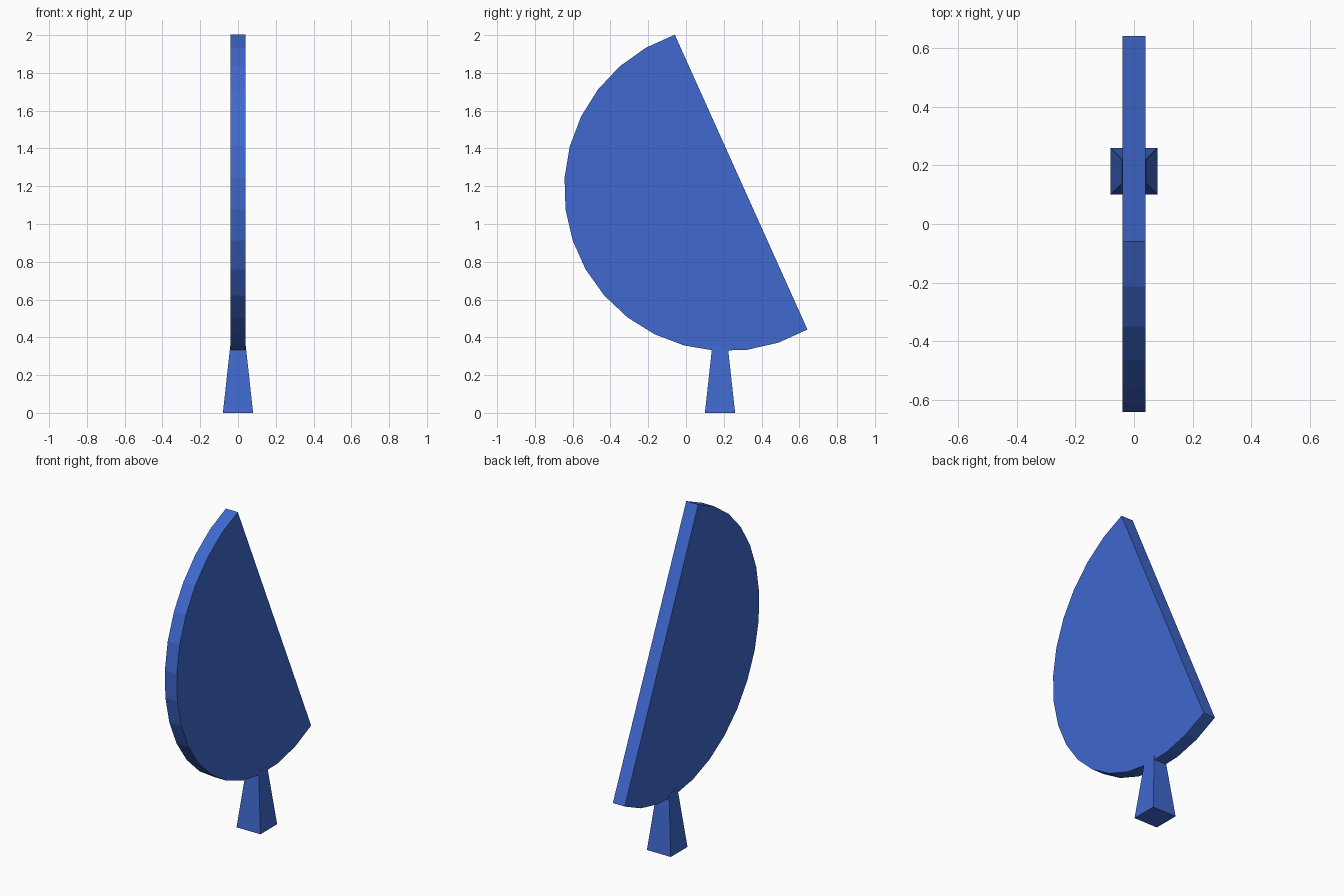
import bpy
from math import radians, cos, sin

if "Cube" in bpy.data.objects:
    bpy.data.objects.remove(bpy.data.objects["Cube"])


def make_mesh(name, verts, faces, mat):
    mesh = bpy.data.meshes.new(name)
    mesh.from_pydata(verts, [], faces)
    mesh.materials.append(mat)
    obj = bpy.data.objects.new(name, mesh)
    bpy.context.collection.objects.link(obj)
    return obj


def loft(name, lower, upper, mat):
    """Close two matching loops (counter-clockwise seen from the upper one)."""
    n = len(lower)
    faces = [tuple(reversed(range(n))), tuple(range(n, 2 * n))]
    faces += [(i, (i + 1) % n, n + (i + 1) % n, n + i) for i in range(n)]
    return make_mesh(name, lower + upper, faces, mat)


blue = bpy.data.materials.new("blue")
blue.diffuse_color = (0.05, 0.14, 0.62, 1)
blue.use_nodes = True
blue.node_tree.nodes["Principled BSDF"].inputs["Base Color"].default_value = blue.diffuse_color

# Blade: 17 sides of a 32-sided circle, closed by a straight chord
radius, cy, cz, half = 0.86, 0.215, 1.187, 0.04
angles = [radians(108.6 + 11.25 * i) for i in range(18)]
arc = [(cy + radius * cos(a), cz + radius * sin(a)) for a in angles]
loft("blade", [(-half, y, z) for y, z in arc], [(half, y, z) for y, z in arc], blue)


# Stem: square post tapering up into the blade
def square(h, z):
    return [(x * h, 0.18 + y * h, z) for x, y in ((-1, -1), (1, -1), (1, 1), (-1, 1))]


loft("stem", square(0.08, 0), square(0.041, 0.355), blue)
